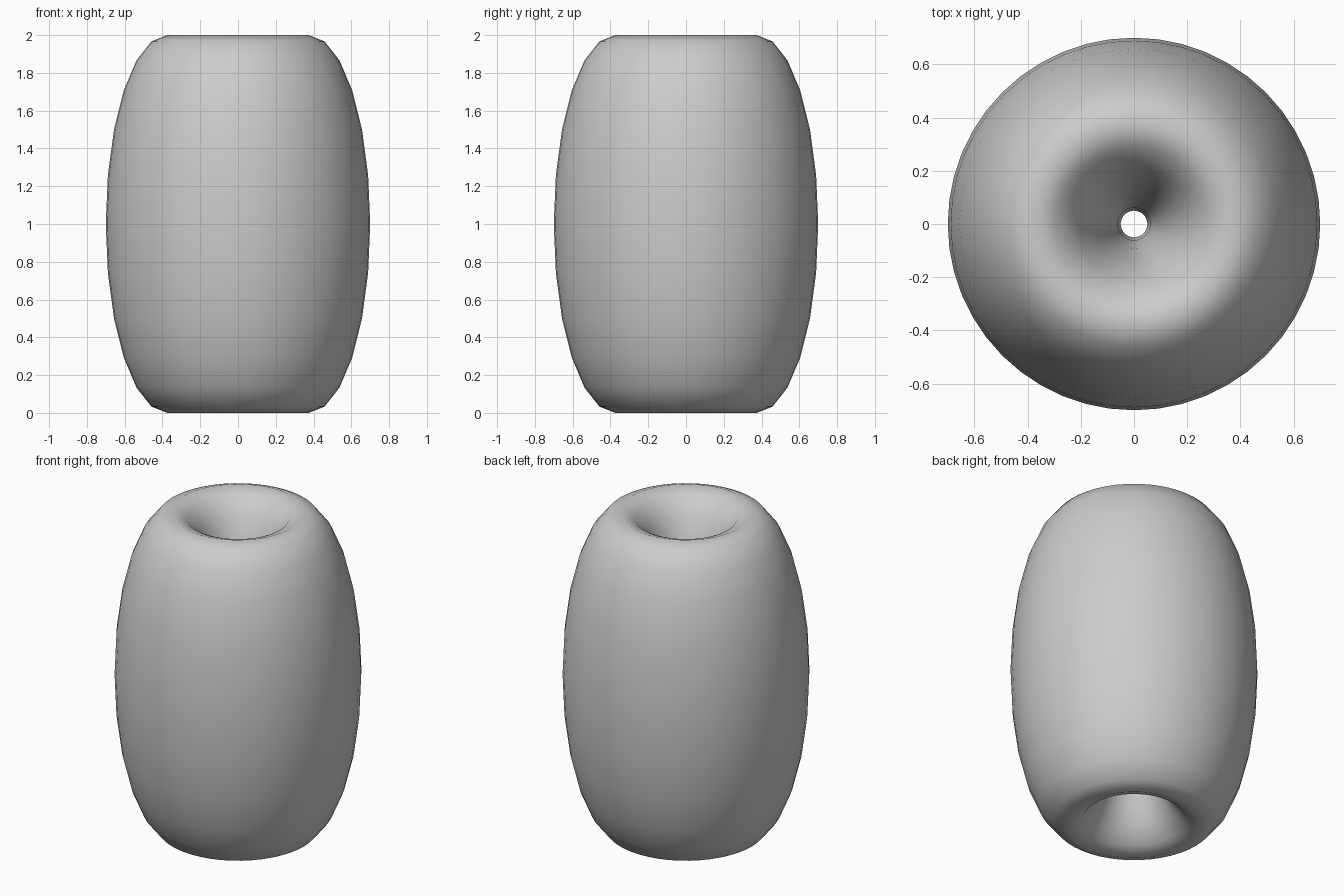
import bpy

cube = bpy.data.objects.get("Cube")
if cube:
    bpy.data.objects.remove(cube, do_unlink=True)

# Plain grey material
grey = bpy.data.materials.new("light_grey")
grey.use_nodes = True
colour = (0.6, 0.6, 0.6, 1)
grey.diffuse_color = colour
grey.node_tree.nodes["Principled BSDF"].inputs["Base Color"].default_value = colour

# Tall ring with a narrow, flared hole through the middle
HOLE, OUTER, HEIGHT = 0.05, 0.70, 2.0
tube = (OUTER - HOLE) / 2
bpy.ops.mesh.primitive_torus_add(
    major_radius=HOLE + tube, minor_radius=tube,
    major_segments=48, minor_segments=24,
    location=(0, 0, HEIGHT / 2))
ring = bpy.context.object
ring.name = "stretched_ring"
ring.scale.z = HEIGHT / (2 * tube)
bpy.ops.object.transform_apply(location=False, rotation=False, scale=True)
ring.data.materials.append(grey)
bpy.ops.object.shade_smooth()
